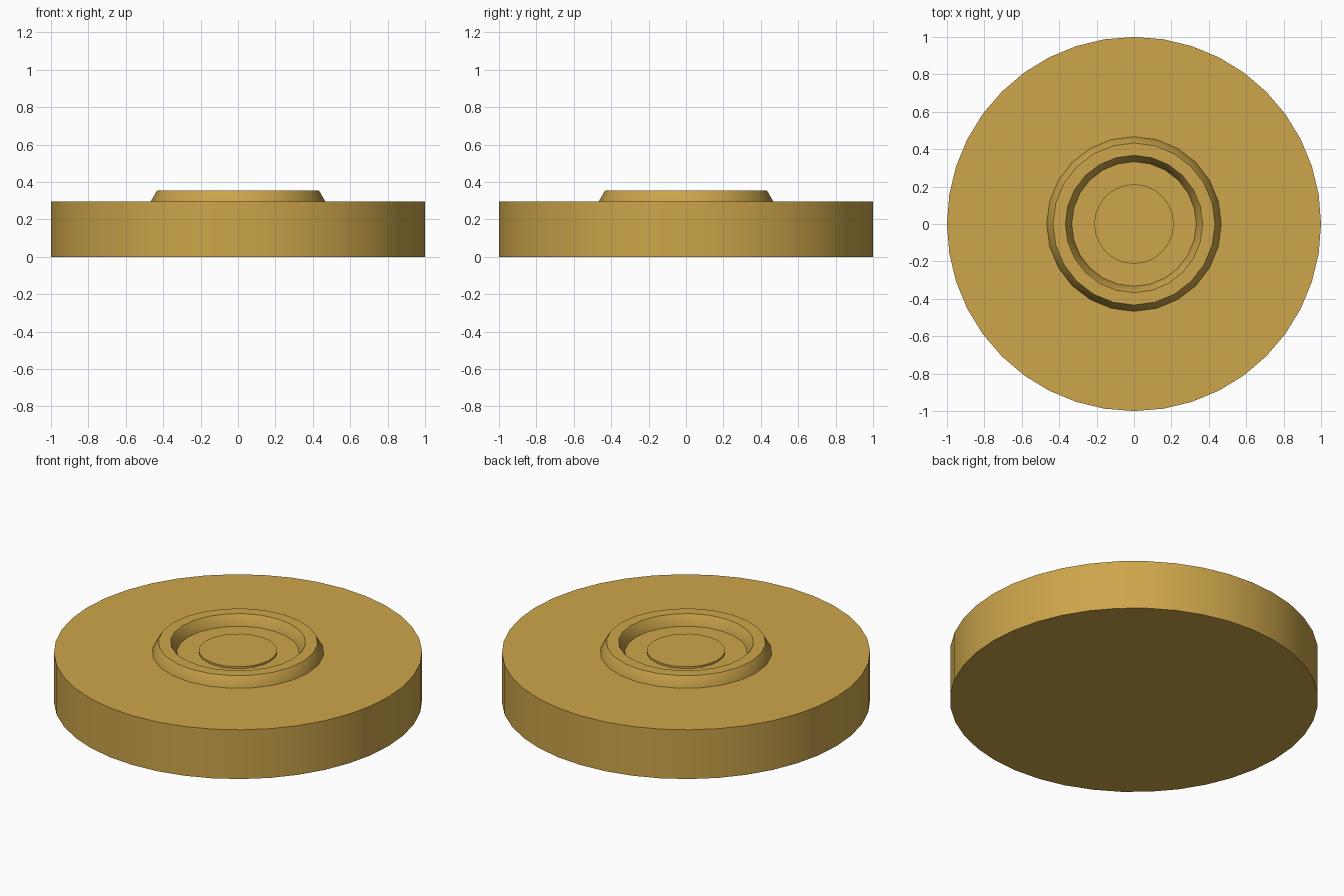
import bpy, bmesh, math

if "Cube" in bpy.data.objects:
    bpy.data.objects.remove(bpy.data.objects["Cube"])

brass = bpy.data.materials.new("brass")
brass.diffuse_color = (0.61, 0.38, 0.07, 1)
brass.use_nodes = True
brass.node_tree.nodes["Principled BSDF"].inputs["Base Color"].default_value = brass.diffuse_color


def lathe(name, profile, sides, closed=False):
    """Revolve (radius, z) points about z; open profiles get end caps."""
    bm = bmesh.new()
    rings = []
    for r, z in profile:
        rings.append([bm.verts.new((r * math.sin(2 * math.pi * i / sides),
                                    r * math.cos(2 * math.pi * i / sides), z))
                      for i in range(sides)])
    pairs = list(zip(rings, rings[1:]))
    if closed:
        pairs.append((rings[-1], rings[0]))
    else:
        bm.faces.new(rings[0])
        bm.faces.new(rings[-1])
    for a, b in pairs:
        for i in range(sides):
            j = (i + 1) % sides
            bm.faces.new((a[i], a[j], b[j], b[i]))
    bmesh.ops.recalc_face_normals(bm, faces=bm.faces)
    mesh = bpy.data.meshes.new(name)
    bm.to_mesh(mesh)
    bm.free()
    mesh.materials.append(brass)
    obj = bpy.data.objects.new(name, mesh)
    bpy.context.collection.objects.link(obj)
    bpy.ops.object.select_all(action='DESELECT')
    obj.select_set(True)
    bpy.context.view_layer.objects.active = obj
    bpy.ops.object.shade_smooth_by_angle(angle=math.radians(30))
    return obj


# Thick round base
lathe("base_disc", [(1, 0), (1, 0.295)], 40)

# Raised ring with sloping walls, sunk slightly into the base
lathe("raised_ring", [(0.467, 0.295), (0.433, 0.355), (0.367, 0.355),
                      (0.333, 0.295), (0.333, 0.28), (0.467, 0.28)], 24, closed=True)

# Thin button in the middle of the ring
lathe("centre_button", [(0.213, 0.285), (0.213, 0.306)], 24)
